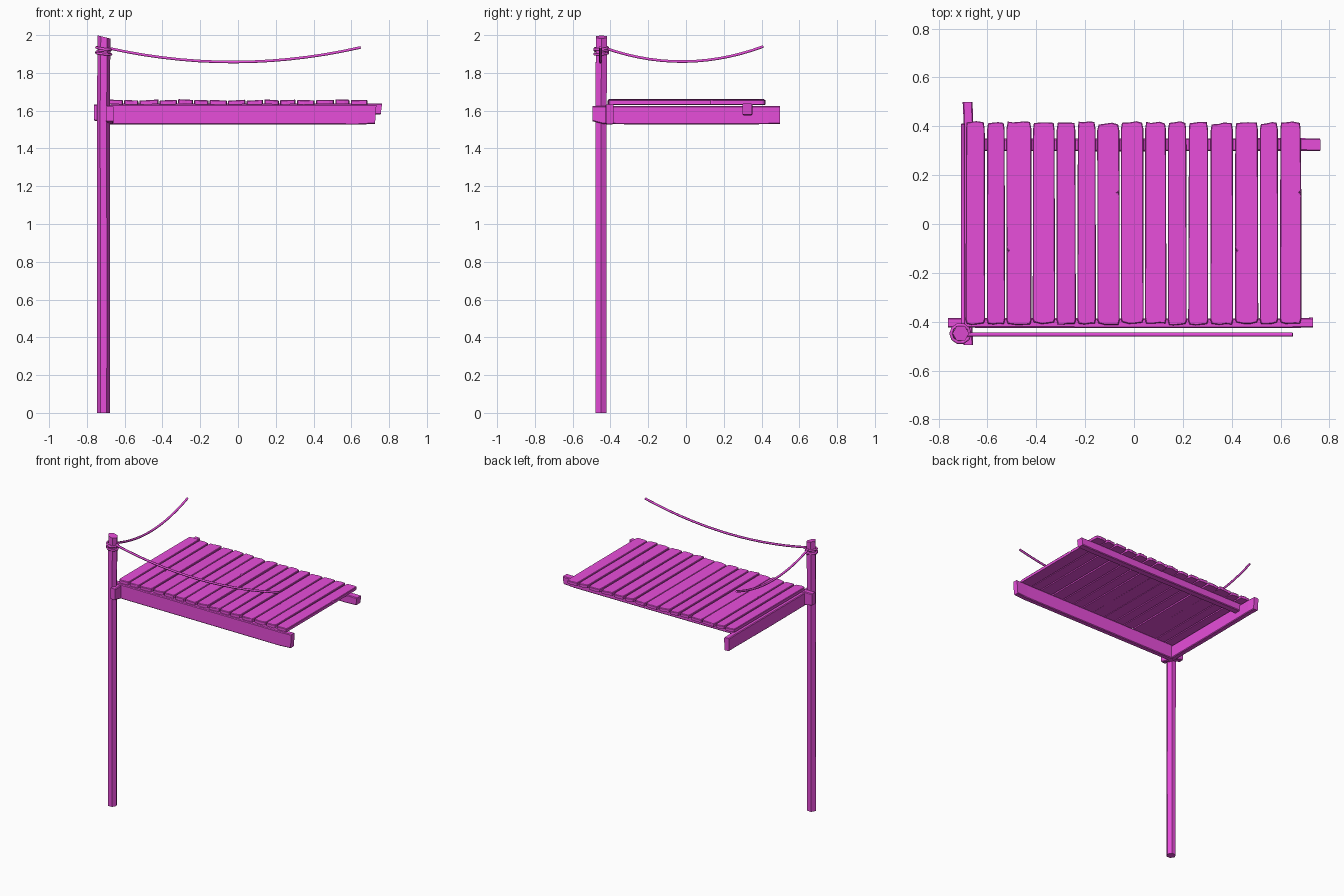
import bpy, bmesh, math, random
from mathutils import Vector, Matrix

random.seed(4)
if "Cube" in bpy.data.objects:
    bpy.data.objects.remove(bpy.data.objects["Cube"])

COLOUR = (0.81, 0.076, 0.71, 1)
magenta = bpy.data.materials.new("magenta_wood")
magenta.use_nodes = True
magenta.diffuse_color = COLOUR
magenta.node_tree.nodes["Principled BSDF"].inputs["Base Color"].default_value = COLOUR


def add_object(name, bm):
    bmesh.ops.recalc_face_normals(bm, faces=bm.faces)
    mesh = bpy.data.meshes.new(name)
    bm.to_mesh(mesh)
    bm.free()
    mesh.materials.append(magenta)
    obj = bpy.data.objects.new(name, mesh)
    bpy.context.collection.objects.link(obj)
    return obj


def loft(name, rings):
    """Skin a list of equal-length point rings and cap both ends."""
    bm = bmesh.new()
    loops = [[bm.verts.new(p) for p in ring] for ring in rings]
    count = len(loops[0])
    for a, b in zip(loops, loops[1:]):
        for i in range(count):
            j = (i + 1) % count
            bm.faces.new((a[i], a[j], b[j], b[i]))
    bm.faces.new(loops[0])
    bm.faces.new(loops[-1])
    return add_object(name, bm)


def beam(name, axis, start, end, across, low, high, slant=0.008, small_start=0.0):
    """Rough-hewn rectangular beam along x or y with slightly slanted ends."""
    c = 0.005
    a0, a1 = across
    rings = []
    for t in (0, 0.06, 0.5, 0.94, 1):
        s = start + (end - start) * t
        lo = low + (small_start if t < 0.05 else random.uniform(-0.003, 0.003))
        wob = random.uniform(-0.002, 0.002)
        section = [(a0, lo + c), (a0 + c, lo), (a1 - c, lo), (a1, lo + c),
                   (a1, high - c), (a1 - c, high), (a0 + c, high), (a0, high - c)]
        ring = []
        for u, z in section:
            lean = slant * (z - low) / (high - low) if t == 1 else 0
            p = (s + lean, u + wob, z)
            ring.append(p if axis == "x" else (p[1], p[0], z))
        rings.append(ring)
    return loft(name, rings)


def plank(index, x0, x1):
    """Worn board: chipped ends, optional chip in the top edge, chamfered top."""
    r = random.uniform
    front, back = -0.411 + r(-0.004, 0.003), 0.418 + r(-0.005, 0.004)
    w = x1 - x0
    mx, my = (x0 + x1) / 2, (front + back) / 2
    ends = [r(0, 0.008) for _ in range(6)]
    skew = [r(-0.003, 0.001) for _ in range(2)]
    split = [r(0.25, 0.4), r(0.6, 0.75), r(0.55, 0.7), r(0.25, 0.4)]
    lift, tilt = r(-0.002, 0.002), r(-0.06, 0.06)
    chip_y = {2: -0.11, 6: 0.13, 12: -0.11, 14: 0.13}.get(index)

    def level(z, inset, chip):
        outline = [(x0 + 0.005, front + ends[0]), (x0 + w * split[0], front),
                   (x0 + w * split[1], front + ends[1] / 2), (x1 - 0.005, front + ends[2]),
                   (x1, front + 0.02)]
        if index in (6, 14):
            outline += [(x1, chip_y - 0.015), (x1 - chip, chip_y), (x1, chip_y + 0.01)]
        outline += [(x1 + skew[0], back - 0.03), (x1 - 0.006, back - ends[3]),
                    (x0 + w * split[2], back), (x0 + w * split[3], back - ends[4]),
                    (x0 + 0.005, back - ends[5]), (x0 - skew[1], back - 0.03)]
        if index in (2, 12):
            outline += [(x0, chip_y + 0.015), (x0 + chip, chip_y), (x0, chip_y - 0.01)]
        outline.append((x0, front + 0.02))
        return [(x - math.copysign(min(inset, abs(x - mx)), x - mx),
                 y - math.copysign(inset, y - my),
                 z + lift + tilt * (x - mx)) for x, y in outline]
    loft(f"plank_{index + 1}",
         [level(1.634, 0, 0), level(1.653, 0, 0.008), level(1.657, 0.003, 0.012)])


def rope(name, points, radius, cyclic=False):
    """Low-sided rope following a list of points."""
    curve = bpy.data.curves.new(name, "CURVE")
    curve.dimensions = "3D"
    curve.bevel_depth = radius
    curve.bevel_resolution = 1
    curve.use_fill_caps = True
    spline = curve.splines.new("POLY")
    spline.points.add(len(points) - 1)
    for sp, p in zip(spline.points, points):
        sp.co = (*p, 1)
    spline.use_cyclic_u = cyclic
    curve.materials.append(magenta)
    obj = bpy.data.objects.new(name, curve)
    bpy.context.collection.objects.link(obj)


def sagging(start, end, sag, steps=14):
    a, b = Vector(start), Vector(end)
    return [a.lerp(b, i / steps) - Vector((0, 0, sag * 4 * (i / steps) * (1 - i / steps)))
            for i in range(steps + 1)]


# Corner post: rough six-sided pole with a slanted top
PX, PY = -0.711, -0.449
post_rings = []
for z in (0, 0.75, 1.6, 1.99):
    ox, oy = (random.uniform(-0.002, 0.002) for _ in range(2))
    ring = []
    for i in range(6):
        a = math.tau * i / 6
        x, y = 0.034 * math.cos(a), 0.034 * math.sin(a)
        top = -x * 0.25 if z > 1.9 else 0
        ring.append((PX + ox + x, PY + oy + y, z + top))
    post_rings.append(ring)
loft("corner_post", post_rings)

# Supporting beams
beam("front_beam", "x", -0.762, 0.725, (-0.425, -0.385), 1.528, 1.633, small_start=0.02)
beam("side_beam", "y", -0.495, 0.497, (-0.70, -0.66), 1.527, 1.625, 0.002, 0.017)
beam("rear_beam", "x", -0.67, 0.755, (0.298, 0.35), 1.578, 1.637)

# Deck boards
edges = [(-.69, -.61), (-.603, -.528), (-.522, -.42), (-.415, -.323), (-.317, -.238),
         (-.232, -.156), (-.15, -.059), (-.054, .039), (.045, .133), (.139, .216),
         (.222, .304), (.313, .406), (.414, .509), (.515, .59), (.597, .685)]
for i, (left, right) in enumerate(edges):
    plank(i, left, right)

# Handrail ropes hanging from the post
rope("front_rope", sagging((-0.69, -0.453, 1.932), (0.65, -0.453, 1.935), 0.076), 0.008)
rope("side_rope", sagging((-0.70, -0.43, 1.932), (-0.70, 0.41, 1.94), 0.076), 0.008)

# Rope wraps tied round the post
for n, (height, tilt) in enumerate([(1.902, 0.1), (1.917, -0.15), (1.93, 0.12)]):
    spin = Matrix.Rotation(tilt, 3, "Y") @ Matrix.Rotation(tilt * 0.7, 3, "X")
    ring = [Vector((PX, PY, height)) + spin @ Vector((0.039 * math.cos(math.tau * k / 10),
                                                      0.037 * math.sin(math.tau * k / 10), 0))
            for k in range(10)]
    rope(f"rope_wrap_{n + 1}", ring, 0.007, True)
